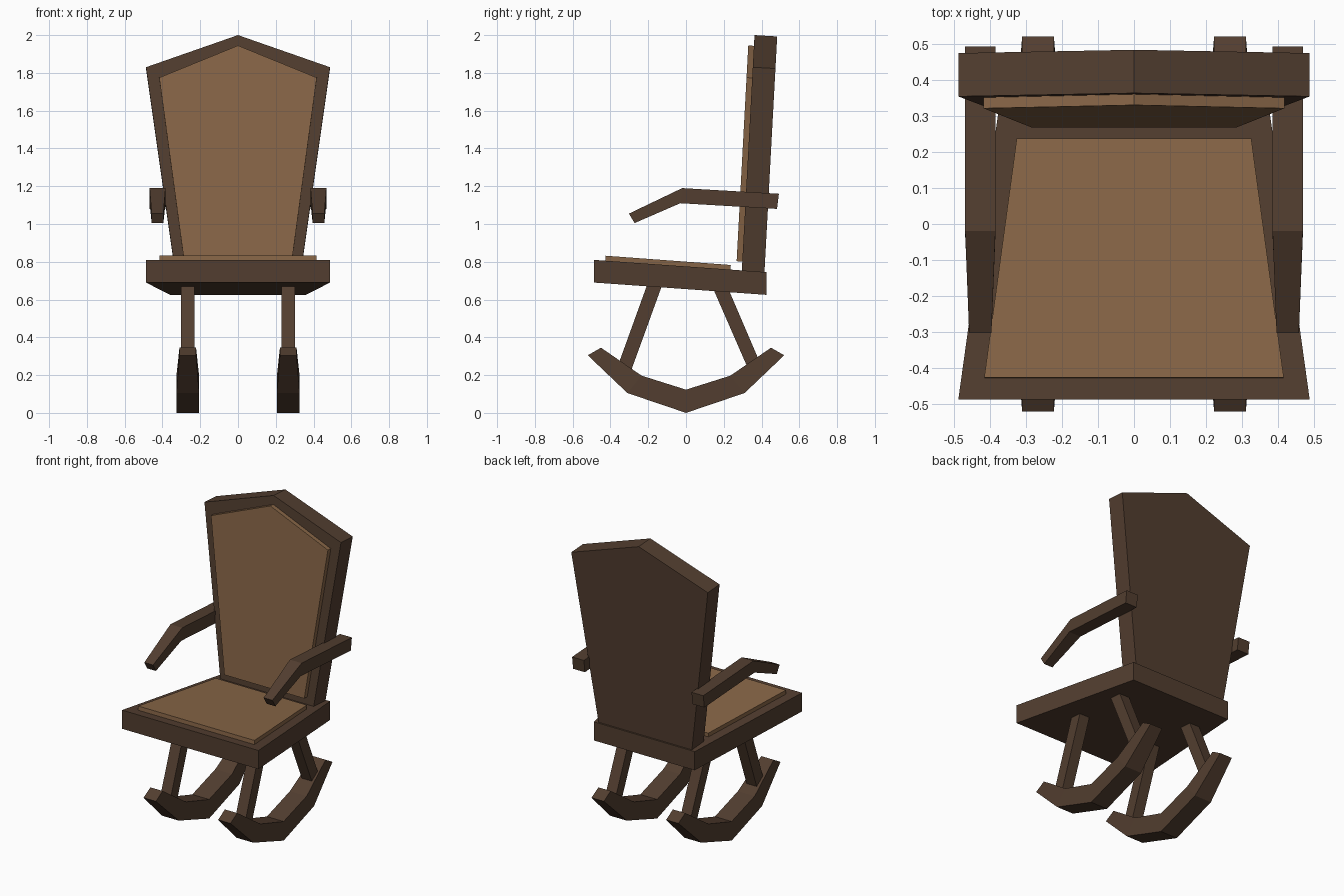
import bpy
import bmesh

cube = bpy.data.objects.get("Cube")
if cube:
    bpy.data.objects.remove(cube, do_unlink=True)


def material(name, rgb):
    m = bpy.data.materials.new(name)
    m.use_nodes = True
    m.diffuse_color = (*rgb, 1)
    m.node_tree.nodes["Principled BSDF"].inputs["Base Color"].default_value = (*rgb, 1)
    return m


WOOD = material("dark wood", (0.085, 0.048, 0.029))
CUSHION = material("tan cushion", (0.25, 0.135, 0.064))


def finish(name, bm, mat):
    bmesh.ops.recalc_face_normals(bm, faces=bm.faces)
    mesh = bpy.data.meshes.new(name)
    bm.to_mesh(mesh)
    bm.free()
    mesh.materials.append(mat)
    obj = bpy.data.objects.new(name, mesh)
    bpy.context.collection.objects.link(obj)
    return obj


def beam(name, stations, mat, x=0):
    """Box-section beam; each station is (top y, z), (bottom y, z), half width."""
    bm = bmesh.new()
    rings = []
    for (ty, tz), (by, bz), w in stations:
        corners = [(x - w, ty, tz), (x + w, ty, tz), (x + w, by, bz), (x - w, by, bz)]
        rings.append([bm.verts.new(c) for c in corners])
    for a, b in zip(rings, rings[1:]):
        for i in range(4):
            j = (i + 1) % 4
            bm.faces.new((a[i], a[j], b[j], b[i]))
    bm.faces.new(rings[0])
    bm.faces.new(rings[-1])
    return finish(name, bm, mat)


def leaning_panel(name, half_outline, y_bottom, depth, mat):
    """Symmetric five-sided panel, leaning back and thickened along y."""
    (w0, z0), (w1, z1), (_, z2) = half_outline
    outline = [(-w0, z0), (w0, z0), (w1, z1), (0, z2), (-w1, z1)]
    bm = bmesh.new()
    front, back = [], []
    for x, z in outline:
        y = y_bottom + (z - z0) * 0.054
        front.append(bm.verts.new((x, y, z)))
        back.append(bm.verts.new((x, y + depth, z - depth * 0.06)))
    bm.faces.new(front)
    bm.faces.new(back)
    for i in range(5):
        j = (i + 1) % 5
        bm.faces.new((front[i], front[j], back[j], back[i]))
    return finish(name, bm, mat)


# Seat and its cushion
beam("seat", [((-0.487, 0.81), (-0.487, 0.69), 0.487),
              ((0.425, 0.745), (0.425, 0.625), 0.36)], WOOD)
beam("seat_cushion", [((-0.425, 0.832), (-0.427, 0.79), 0.415),
                      ((0.237, 0.783), (0.235, 0.74), 0.325)], CUSHION)

# Backrest and its cushion
leaning_panel("backrest", [(0.332, 0.745), (0.487, 1.83), (0, 2.0)], 0.295, 0.12, WOOD)
leaning_panel("back_cushion", [(0.285, 0.803), (0.417, 1.775), (0, 1.945)], 0.268, 0.045, CUSHION)

# Rocker stations, mirrored front to back
half_rocker = [((0.45, 0.345), (0.52, 0.305), 0.044),
               ((0.235, 0.197), (0.31, 0.105), 0.06)]
rocker = [((-t[0], t[1]), (-b[0], b[1]), w) for t, b, w in half_rocker]
rocker += [((0, 0.123), (0, 0), 0.06)] + half_rocker[::-1]

arm = [((-0.302, 1.055), (-0.272, 1.005), 0.031),
       ((-0.02, 1.19), (-0.03, 1.11), 0.042),
       ((0.492, 1.16), (0.482, 1.08), 0.042)]
front_leg = [((-0.205, 0.68), (-0.125, 0.68), 0.036),
             ((-0.364, 0.24), (-0.292, 0.22), 0.036)]
back_leg = [((0.225, 0.655), (0.145, 0.655), 0.036),
            ((0.39, 0.27), (0.326, 0.24), 0.036)]

# Arms, legs and rockers on both sides
for side, s in (("left", 1), ("right", -1)):
    beam(side + "_arm", arm, WOOD, s * 0.426)
    beam(side + "_rocker", rocker, WOOD, s * 0.266)
    beam(side + "_front_leg", front_leg, WOOD, s * 0.267)
    beam(side + "_back_leg", back_leg, WOOD, s * 0.267)
